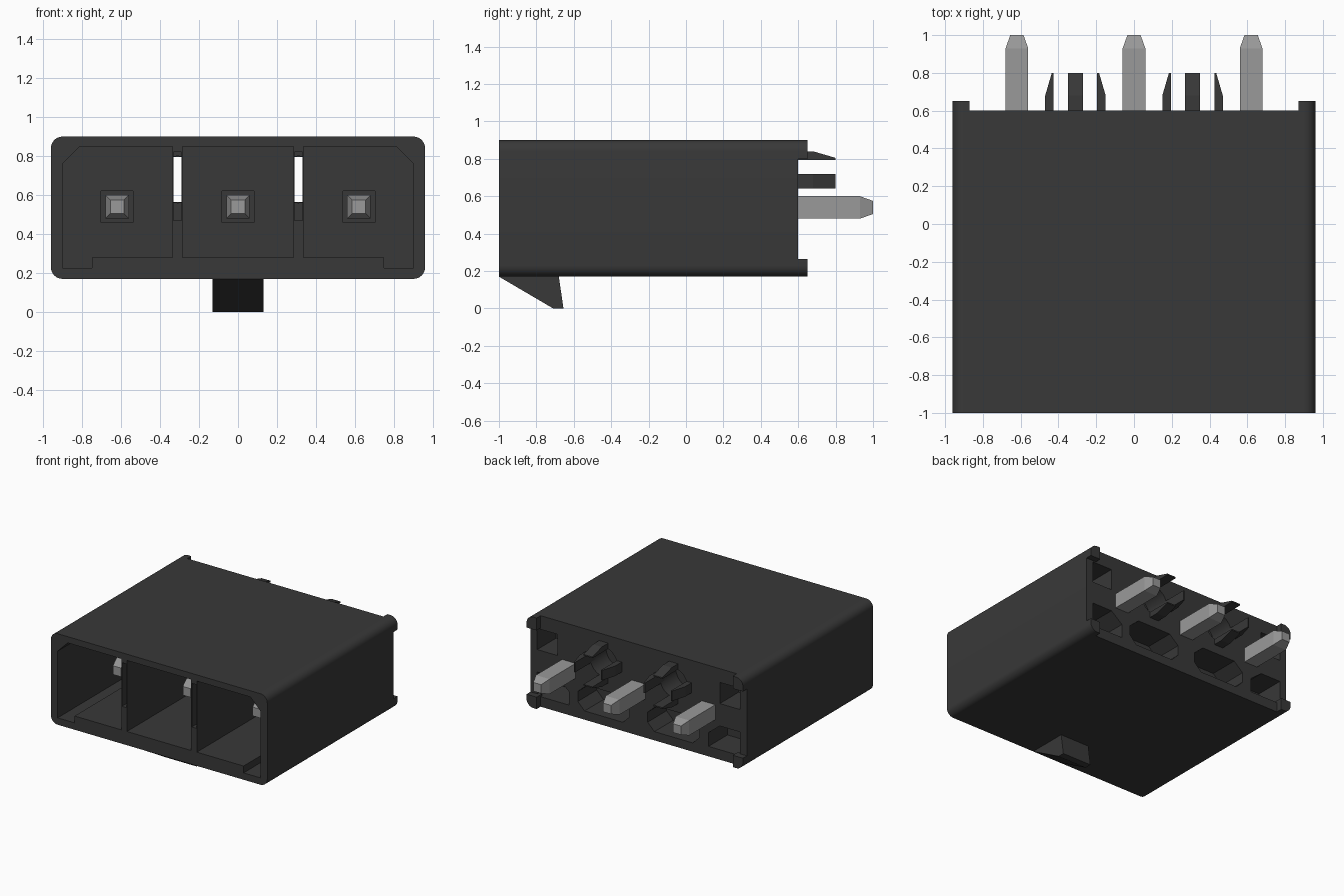
import bpy, bmesh, math
from mathutils import Matrix, Vector

cube = bpy.data.objects.get("Cube")
if cube:
    bpy.data.objects.remove(cube)


def material(name, grey, rough):
    m = bpy.data.materials.new(name)
    m.use_nodes = True
    col = (grey, grey, grey, 1)
    m.diffuse_color = col
    b = m.node_tree.nodes["Principled BSDF"]
    b.inputs["Base Color"].default_value = col
    b.inputs["Roughness"].default_value = rough
    return m


PLASTIC = material("black plastic", 0.04, 0.6)
METAL = material("grey metal", 0.32, 0.5)


def loft(name, rings, mat):
    """Skin a closed solid through matching rings of points."""
    bm = bmesh.new()
    loops = [[bm.verts.new(p) for p in ring] for ring in rings]
    n = len(loops[0])
    for a, b in zip(loops, loops[1:]):
        for i in range(n):
            j = (i + 1) % n
            bm.faces.new((a[i], a[j], b[j], b[i]))
    bm.faces.new(loops[0])
    bm.faces.new(loops[-1])
    bmesh.ops.recalc_face_normals(bm, faces=bm.faces)
    me = bpy.data.meshes.new(name)
    bm.to_mesh(me)
    bm.free()
    me.materials.append(mat)
    ob = bpy.data.objects.new(name, me)
    bpy.context.collection.objects.link(ob)
    return ob


def prism_y(name, xz, y0, y1, mat=PLASTIC):
    return loft(name, [[(x, y, z) for x, z in xz] for y in (y0, y1)], mat)


def rect(x0, x1, z0, z1):
    return [(x0, z0), (x1, z0), (x1, z1), (x0, z1)]


def arc(cx, cz, r, start, end, steps):
    angles = [math.radians(start + (end - start) * i / steps) for i in range(steps + 1)]
    return [(cx + r * math.cos(a), cz + r * math.sin(a)) for a in angles]


def flip(pts, s):
    return [(s * x, z) for x, z in pts]


SIDES = (-1, 1)
PITCH = 0.62
PIN_Z, PEG_Z = 0.54, 0.68
BACK, CAVITY = 0.60, 0.25

# Housing shell with rounded long edges
R, W, Z0, Z1 = 0.06, 0.96, 0.17, 0.90
outline = (arc(W - R, Z1 - R, R, 0, 90, 8) + arc(R - W, Z1 - R, R, 90, 180, 8)
           + arc(R - W, Z0 + R, R, 180, 270, 8) + arc(W - R, Z0 + R, R, 270, 360, 8))
housing = prism_y("housing", outline, -1, BACK)

# Cutters: three contact bays, the outer ones chamfered and with a lowered rail
cutters = []


def cut(pts, y0, y1):
    cutters.append(prism_y("cutter", pts, y0, y1))


cut(rect(-0.285, 0.285, 0.28, 0.85), -1.1, CAVITY)
outer_bay = [(0.335, 0.28), (0.75, 0.28), (0.75, 0.225), (0.90, 0.225),
             (0.90, 0.76), (0.81, 0.85), (0.335, 0.85)]
for s in SIDES:
    cut(flip(outer_bay, s), -1.1, CAVITY)
    # slot inside the divider, opening into the round peg hole
    cut(rect(s * 0.31 - 0.02, s * 0.31 + 0.02, 0.47, 0.82), -1.1, 0.45)
    cut(arc(s * 0.31, PEG_Z, 0.12, 0, 345, 23), 0.40, 0.70)
    # core-out pockets in the rear wall
    cut(flip([(0.08, 0.30), (0.14, 0.24), (0.48, 0.24), (0.54, 0.30),
              (0.54, 0.38), (0.46, 0.45), (0.16, 0.45), (0.08, 0.38)], s), 0.36, 0.7)
    cut(flip(rect(0.72, 0.90, 0.62, 0.79), s), 0.36, 0.7)
    cut(flip([(0.62, 0.25), (0.90, 0.25), (0.90, 0.44), (0.72, 0.44), (0.62, 0.36)], s), 0.36, 0.7)
# square relief around each pin
for i in (-1, 0, 1):
    x = i * PITCH
    cut(rect(x - 0.082, x + 0.082, PIN_Z - 0.082, PIN_Z + 0.082), 0.1, CAVITY + 0.05)

bpy.context.view_layer.objects.active = housing
for c in cutters:
    c.hide_render = True
    mod = housing.modifiers.new("cut", "BOOLEAN")
    mod.operation = "DIFFERENCE"
    mod.solver = "EXACT"
    mod.object = c
    bpy.ops.object.modifier_apply(modifier=mod.name)
for c in cutters:
    bpy.data.objects.remove(c)

# Standoff feet on the four rear corners
corner = [(0.87, 0.80), (W, 0.80)] + arc(W - R, Z1 - R, R, 0, 90, 8) + [(0.87, Z1)]
for s in SIDES:
    prism_y("upper_standoff", flip(corner, s), BACK - 0.02, 0.65)
    prism_y("lower_standoff", [(s * x, Z0 + Z1 - z - 0.005) if z < 0.81 else (s * x, Z0 + Z1 - z)
                               for x, z in corner], BACK - 0.02, 0.65)

# Locking ramp under the front
ramp = [(-1, Z0), (-0.71, 0), (-0.655, 0), (-0.68, Z0), (-0.68, Z0 + 0.02), (-1, Z0 + 0.02)]
loft("locking_ramp", [[(x, y, z) for y, z in ramp] for x in (-0.13, 0.13)], PLASTIC)

# Split mounting pegs: four tapered petals around each round hole
petal = [(0.115, 0.55), (0.16, 0.55), (0.16, 0.68), (0.125, 0.80), (0.115, 0.80)]
for s in SIDES:
    for k in range(4):
        place = Matrix.Translation((s * 0.31, 0, PEG_Z)) @ Matrix.Rotation(k * math.pi / 2, 4, "Y")
        loft("peg_petal", [[place @ Vector((t, y, r)) for r, y in petal]
                           for t in (-0.04, 0.04)], PLASTIC)

# Square contact pins, tapered at both ends
for i in (-1, 0, 1):
    rings = []
    for y, h in ((-0.65, 0.035), (-0.57, 0.06), (0.93, 0.06), (1.0, 0.035)):
        rings.append([(x, y, z) for x, z in
                      rect(i * PITCH - h, i * PITCH + h, PIN_Z - h, PIN_Z + h)])
    loft("contact_pin", rings, METAL)

# Smooth the rounded shell, keep real edges crisp
bpy.ops.object.select_all(action="DESELECT")
for ob in bpy.context.scene.objects:
    if ob.name.startswith(("housing", "upper", "lower")):
        ob.select_set(True)
bpy.context.view_layer.objects.active = housing
bpy.ops.object.shade_smooth_by_angle(angle=math.radians(25))
